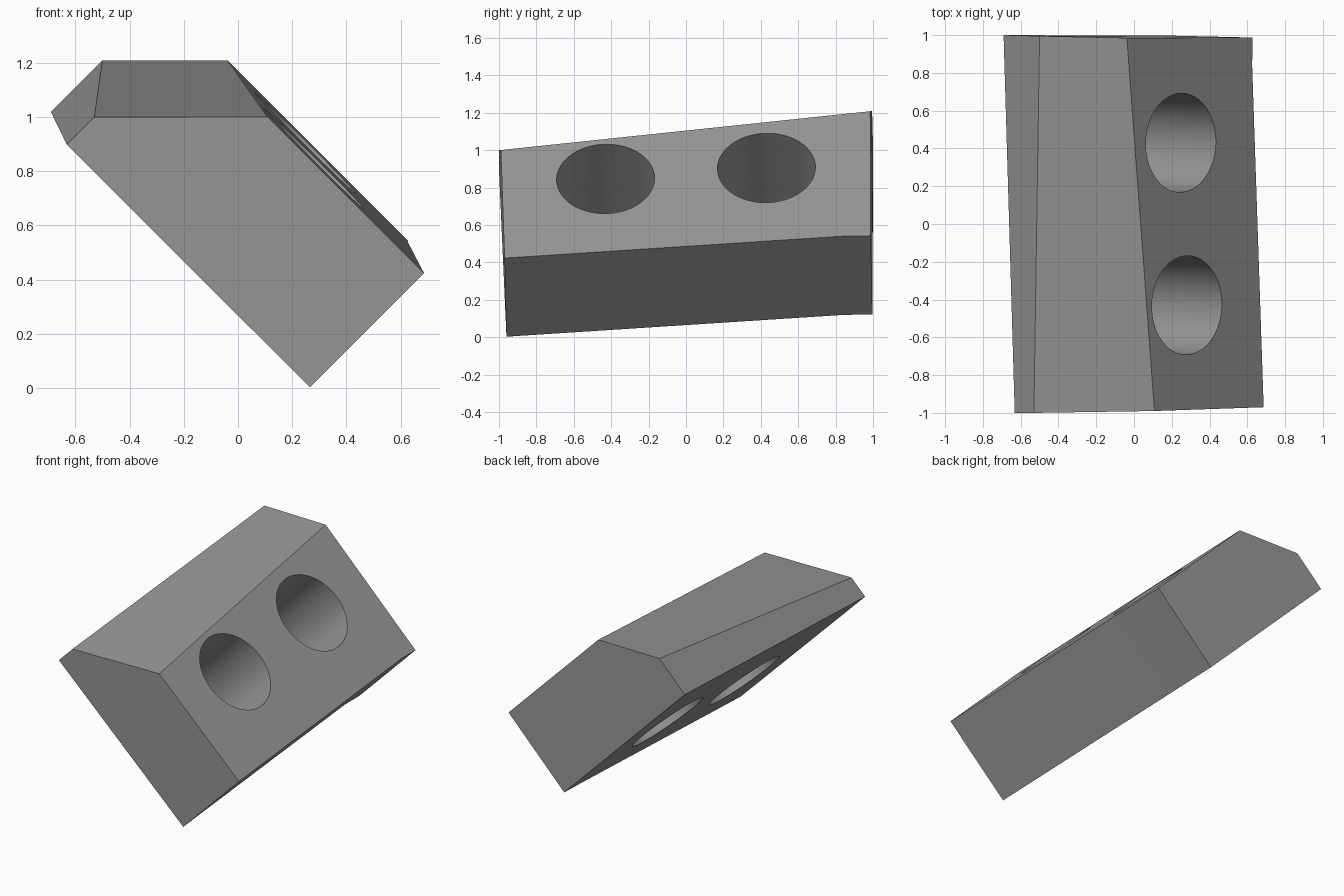
import bpy, bmesh, math
from mathutils import Vector

if "Cube" in bpy.data.objects:
    bpy.data.objects.remove(bpy.data.objects["Cube"])

grey = bpy.data.materials.new("mid grey")
grey.diffuse_color = (0.31, 0.31, 0.31, 1)
grey.use_nodes = True
grey.node_tree.nodes["Principled BSDF"].inputs["Base Color"].default_value = grey.diffuse_color


# Planes of the tilted block, as functions of the length position y
def upper(y): return 1.14 + 0.031 * y            # x + z on the drilled face
def lower(y): return 0.298 + 0.031 * y           # x + z on the underside
def left(y): return -1.62 - 0.09 * y             # x - z on the narrow left face
def right(y): return max(0.085, 0.1677 - 0.0983 * y)  # x - z, levels off near the back
def crown(y): return 1.105 + 0.105 * y           # z on the top bevel


def corner(s, d, y):
    return ((s + d) / 2, y, (s - d) / 2)


def left_low(y): return corner(lower(y), left(y), y)
def left_top(y): return (crown(y) + left(y), y, crown(y))
def ridge(y): return (upper(y) - crown(y), y, crown(y))
def right_high(y): return corner(upper(y), right(y), y)
def bottom(y): return corner(lower(y), right(y), y)


# Block body
bm = bmesh.new()
front = [bm.verts.new(p) for p in (left_low(-1), left_top(-1), ridge(-0.99),
                                   right_high(-0.97), bottom(-0.96))]
back = [bm.verts.new(p) for p in (left_low(1), left_top(0.995), ridge(0.985),
                                  right_high(0.987), bottom(0.997))]
kink_high, kink_low = (bm.verts.new(f(0.841)) for f in (right_high, bottom))
f, b = front, back
for face in (f, b, (f[0], f[1], b[1], b[0]), (f[1], f[2], b[2], b[1]),
             (f[2], f[3], kink_high, b[3], b[2]),
             (f[3], f[4], kink_low, kink_high), (kink_high, kink_low, b[4], b[3]),
             (f[4], f[0], b[0], b[4], kink_low)):
    bm.faces.new(face)
bmesh.ops.recalc_face_normals(bm, faces=bm.faces)
mesh = bpy.data.meshes.new("drilled_block")
bm.to_mesh(mesh)
bm.free()
block = bpy.data.objects.new("drilled_block", mesh)
bpy.context.collection.objects.link(block)
mesh.materials.append(grey)

# Two round holes drilled square to the sloping face
axis = Vector((1, -0.031, 1)).normalized()
cutters = []
for i, (x, y) in enumerate(((0.28, -0.43), (0.248, 0.43))):
    centre = Vector((x, y, upper(y) - x)) - axis * 0.3
    bpy.ops.mesh.primitive_cylinder_add(vertices=64, radius=0.262, depth=2, location=centre)
    cutter = bpy.context.object
    cutter.name = f"hole_cutter_{i + 1}"
    cutter.rotation_euler = axis.to_track_quat('Z', 'Y').to_euler()
    cutter.data.materials.append(grey)
    cutter.hide_render = True
    cutters.append(cutter)

bpy.ops.object.select_all(action='DESELECT')
block.select_set(True)
bpy.context.view_layer.objects.active = block
for cutter in cutters:
    cut = block.modifiers.new("hole", 'BOOLEAN')
    cut.operation, cut.solver, cut.object = 'DIFFERENCE', 'EXACT', cutter
    bpy.ops.object.modifier_apply(modifier=cut.name)
for cutter in cutters:
    bpy.data.objects.remove(cutter)
bpy.ops.object.shade_smooth_by_angle(angle=math.radians(30))
